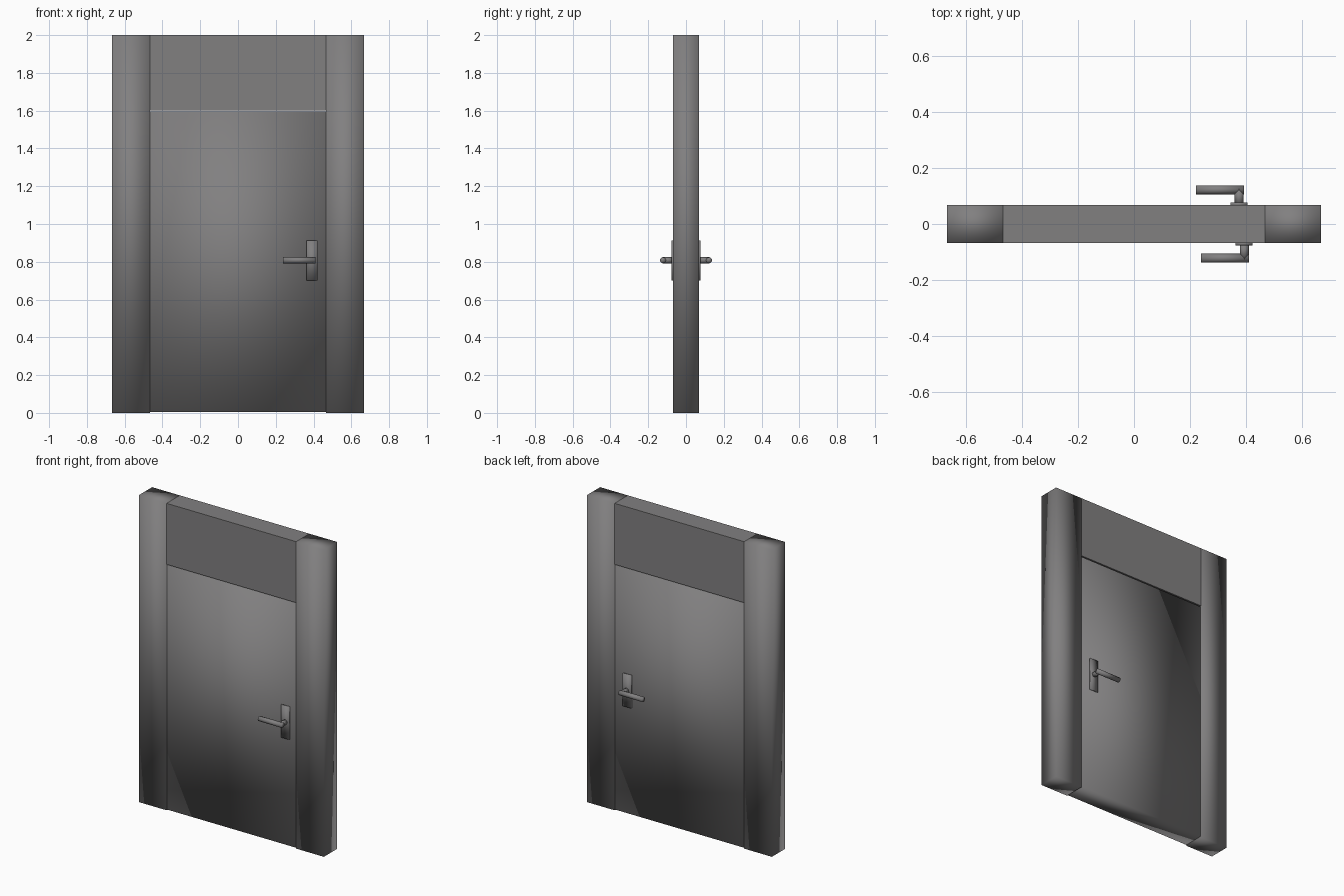
import bpy, bmesh, math
from mathutils import Matrix

if "Cube" in bpy.data.objects:
    bpy.data.objects.remove(bpy.data.objects["Cube"])

grey = bpy.data.materials.new("dark grey metal")
grey.diffuse_color = (0.22, 0.215, 0.217, 1.0)
grey.use_nodes = True
grey.node_tree.nodes["Principled BSDF"].inputs["Base Color"].default_value = grey.diffuse_color


def finish(name, bm, smooth):
    bmesh.ops.recalc_face_normals(bm, faces=bm.faces)
    for f in bm.faces:
        f.smooth = smooth
    me = bpy.data.meshes.new(name)
    bm.to_mesh(me)
    bm.free()
    me.materials.append(grey)
    ob = bpy.data.objects.new(name, me)
    bpy.context.collection.objects.link(ob)
    return ob


def box(name, x, y, z, smooth=True):
    """Box from (min, max) ranges; soft normals give the padded look."""
    bm = bmesh.new()
    bmesh.ops.create_cube(bm, size=1)
    for v in bm.verts:
        for i, (lo, hi) in enumerate((x, y, z)):
            v.co[i] = lo if v.co[i] < 0 else hi
    return finish(name, bm, smooth)


def rod(name, centre, radius, length, axis):
    bm = bmesh.new()
    turn = Matrix.Rotation(math.pi / 2, 4, 'Y' if axis == 'X' else 'X')
    bmesh.ops.create_cone(bm, cap_ends=True, segments=12, radius1=radius,
                          radius2=radius, depth=length,
                          matrix=Matrix.Translation(centre) @ turn)
    return finish(name, bm, True)


D = 0.068  # half depth of the frame

# Frame posts and lintel
box("left_post", (-0.667, -0.467), (-D, D), (0, 2))
box("right_post", (0.467, 0.667), (-D, D), (0, 2))
box("lintel", (-0.467, 0.467), (-D, D), (1.602, 2), smooth=False)

# Door leaf, with small gaps above and below
box("door_leaf", (-0.466, 0.466), (-D + 0.001, D - 0.001), (0.005, 1.595))

# Handle on each face; the back one sits slightly nearer the middle
for side, s, dx in (("front", -1, 0.0), ("back", 1, -0.018)):
    ys = sorted((s * (D - 0.004), s * (D + 0.008)))
    box(side + "_handle_plate", (0.362 + dx, 0.422 + dx), ys, (0.70, 0.913))
    rod(side + "_handle_stem", (0.393 + dx, s * 0.096, 0.808), 0.016, 0.056, 'Y')
    rod(side + "_handle_lever", (0.324 + dx, s * 0.122, 0.808), 0.016, 0.171, 'X')
